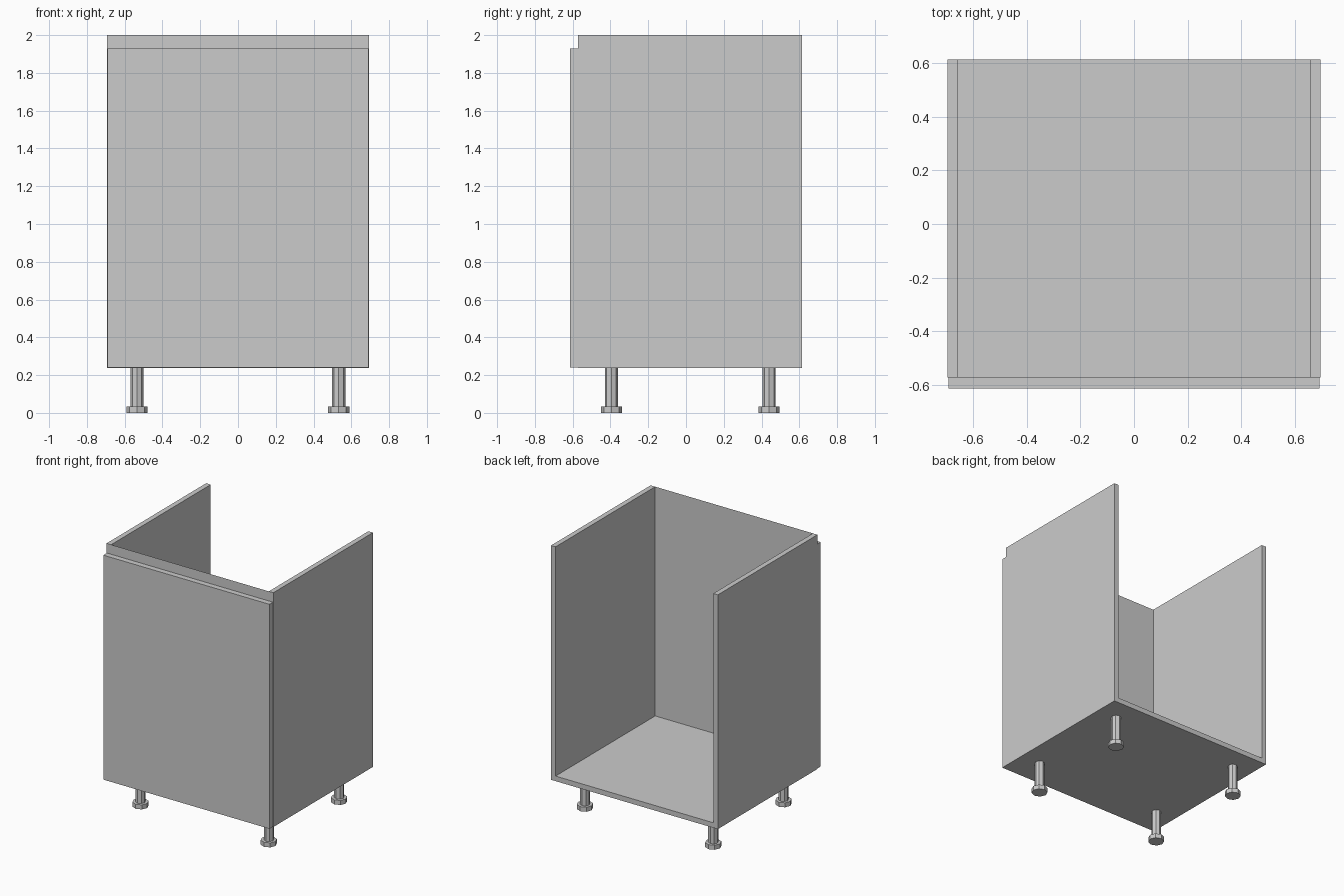
import bpy, bmesh

if "Cube" in bpy.data.objects:
    bpy.data.objects.remove(bpy.data.objects["Cube"])

W, T = 0.694, 0.038              # half width, panel thickness
Z0, Z1 = 0.238, 2.0              # carcass bottom and top
Y_FRONT, Y_BACK = -0.571, 0.613


def add_object(name, bm):
    bmesh.ops.recalc_face_normals(bm, faces=bm.faces)
    mesh = bpy.data.meshes.new(name)
    bm.to_mesh(mesh)
    bm.free()
    obj = bpy.data.objects.new(name, mesh)
    bpy.context.collection.objects.link(obj)
    return obj


def extrude_profile(name, points, y0, y1):
    """Extrude a closed (x, z) profile from y0 to y1."""
    bm = bmesh.new()
    face = bm.faces.new([bm.verts.new((x, y0, z)) for x, z in points])
    ext = bmesh.ops.extrude_face_region(bm, geom=[face], use_keep_orig=True)
    moved = [v for v in ext["geom"] if isinstance(v, bmesh.types.BMVert)]
    bmesh.ops.translate(bm, verts=moved, vec=(0, y1 - y0, 0))
    return add_object(name, bm)


def rect(w, z0, z1):
    return [(-w, z0), (w, z0), (w, z1), (-w, z1)]


def add_leg(name, x, y):
    """Eight-sided post standing on a wider foot."""
    bm = bmesh.new()
    for r, z0, z1 in ((0.056, 0.0, 0.034), (0.035, 0.034, Z0)):
        part = bmesh.ops.create_cone(bm, cap_ends=True, segments=8,
                                     radius1=r, radius2=r, depth=z1 - z0)
        bmesh.ops.translate(bm, verts=part["verts"], vec=(0, 0, (z0 + z1) / 2))
    add_object(name, bm).location = (x, y, 0)


# Carcass: floor and two sides as one U-shaped section, open at top and back
inner = W - T
extrude_profile("carcass", [(-W, Z0), (W, Z0), (W, Z1), (inner, Z1),
                            (inner, Z0 + T), (-inner, Z0 + T),
                            (-inner, Z1), (-W, Z1)], Y_FRONT, Y_BACK)

# Thin sheet closing the front opening
bm = bmesh.new()
bm.faces.new([bm.verts.new((x, Y_FRONT, z)) for x, z in rect(inner, Z0 + T, Z1)])
add_object("front_sheet", bm)

# Door, stopping short of the carcass top
extrude_profile("door", rect(0.691, Z0 + 0.002, 1.928), -0.613, Y_FRONT)

# Four adjustable legs
for row, y in (("front", -0.395), ("back", 0.44)):
    for side, x in (("left", -0.535), ("right", 0.533)):
        add_leg(f"{row}_{side}_leg", x, y)
